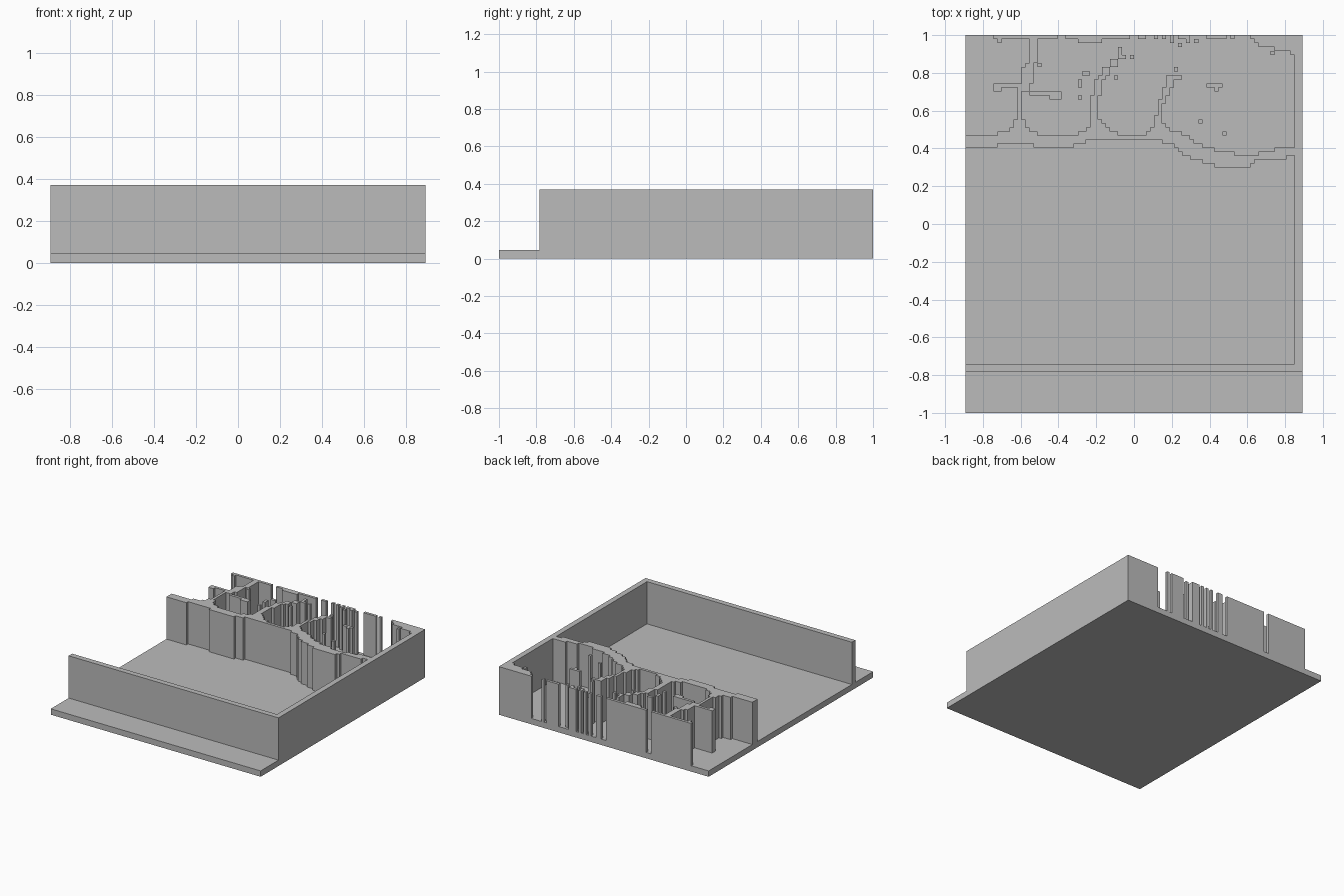
import bpy
import bmesh

cube = bpy.data.objects.get("Cube")
if cube:
    bpy.data.objects.remove(cube, do_unlink=True)

HALF_X, HALF_Y = 0.893, 1.0
FLOOR, TOP = 0.045, 0.37
COLS = 84
CELL = 2 * HALF_X / COLS
WALL = 2 * CELL
FRONT = -0.783

grey = bpy.data.materials.new("plain grey")
grey.use_nodes = True
colour = (0.5, 0.5, 0.5, 1)
grey.diffuse_color = colour
grey.node_tree.nodes["Principled BSDF"].inputs["Base Color"].default_value = colour


def finish(name, bm):
    mesh = bpy.data.meshes.new(name)
    bm.to_mesh(mesh)
    bm.free()
    mesh.materials.append(grey)
    obj = bpy.data.objects.new(name, mesh)
    bpy.context.scene.collection.objects.link(obj)
    return obj


def box(name, low, high):
    bm = bmesh.new()
    bmesh.ops.create_cube(bm, size=1)
    for v in bm.verts:
        v.co = [a if c < 0 else b for a, b, c in zip(low, high, v.co)]
    return finish(name, bm)


def lerp(points, t):
    """Piecewise linear value at t, held constant past the ends."""
    if t <= points[0][0]:
        return points[0][1]
    for (a, u), (b, v) in zip(points, points[1:]):
        if t <= b:
            return u + (v - u) * (t - a) / (b - a)
    return points[-1][1]


def columns(start, stop, back, front):
    """Cells between two stepped curves, column by column."""
    return {(c, r) for c in range(start, stop)
            for r in range(round(lerp(back, c + .5)), round(lerp(front, c + .5)))}


def partition(path):
    """Cells of an upright strip given as (row, left, right)."""
    left = [(r, a) for r, a, b in path]
    right = [(r, b) for r, a, b in path]
    cells = set()
    for r in range(path[0][0], path[-1][0]):
        a, b = round(lerp(left, r + .5)), round(lerp(right, r + .5))
        cells |= {(c, r) for c in range(a, max(b, a + 1))}
    return cells


def blocks(rects):
    return {(c + i, r + j) for c, r, w, h in rects for i in range(w) for j in range(h)}


def raise_cells(name, cells):
    """Square cells, counted from the back left of the grid, raised to full height."""
    bm = bmesh.new()
    for c, r in sorted(cells):
        corners = [(c, r + 1), (c + 1, r + 1), (c + 1, r), (c, r)]
        bm.faces.new([bm.verts.new((i * CELL - HALF_X, HALF_Y - j * CELL, TOP))
                      for i, j in corners])
    bmesh.ops.remove_doubles(bm, verts=bm.verts, dist=CELL / 9)
    obj = finish(name, bm)
    solid = obj.modifiers.new("height", 'SOLIDIFY')
    solid.thickness = TOP - FLOOR
    solid.offset = -1


# Base and straight walls
box("base_plate", (-HALF_X, -HALF_Y, 0), (HALF_X, HALF_Y, FLOOR))
box("front_wall", (-HALF_X, FRONT, FLOOR), (HALF_X, FRONT + WALL, TOP))
box("side_wall", (HALF_X - WALL, FRONT + WALL, FLOOR), (HALF_X, HALF_Y, TOP))

# Wavy wall across the middle
wave_front = [(0, 28), (6, 28), (10, 27), (14, 27), (20, 28), (26, 28), (31, 26),
              (47, 26), (52, 27.5), (55, 30), (59, 31.5), (62, 32.6), (71, 32.6),
              (72, 31.5), (78, 31), (83, 30)]
wave_back = [(0, 25), (4, 25), (9, 24.4), (11, 24), (13, 21), (15, 22), (16, 24),
             (19, 25), (26, 25), (30, 24), (32, 21), (34, 21), (36, 24), (39, 25),
             (44, 25), (46, 24), (48, 21), (49, 21), (51, 23.5), (55, 25),
             (58, 27), (62, 28.5), (69, 30), (72, 30), (74, 29), (80, 28), (83, 27)]
cells = columns(0, COLS - 2, wave_back, wave_front)

# Chamber partitions
cells |= partition([(0, 14, 20), (2, 16, 18), (5, 16, 18), (8, 15, 17), (11, 14, 17),
                    (13, 13, 16), (15, 13, 14), (20, 13, 14), (25, 11, 16)])
cells |= partition([(5, 38, 40), (6, 37, 39), (8, 35, 37), (10, 33, 35), (13, 32, 34),
                    (16, 31, 33), (21, 31, 33), (24, 31, 35)])
cells |= partition([(10, 51, 56), (11, 50, 52), (14, 49, 51), (18, 48, 49),
                    (21, 47, 49), (24, 48, 51)])
cells |= blocks([(7, 12, 6, 1), (7, 13, 2, 1), (16, 14, 8, 1), (21, 15, 3, 1)])
raise_cells("chamber_dividers", cells)

# Broken back wall and its filled corner
rear = columns(71, COLS - 2, [(0, 0)], [(71, 1), (74, 3), (78, 3.6), (82, 5)])
rear |= blocks([(7, 0, 1, 1), (8, 0, 1, 2), (9, 0, 5, 1), (20, 0, 3, 1),
                (25, 0, 8, 1), (28, 1, 6, 1), (33, 0, 8, 1), (43, 0, 2, 1),
                (47, 0, 1, 1), (49, 0, 1, 1), (51, 0, 1, 2), (53, 0, 2, 1),
                (53, 2, 1, 1), (55, 0, 1, 2), (57, 1, 1, 1), (60, 0, 4, 1),
                (64, 0, 1, 1), (66, 0, 1, 1)])
raise_cells("rear_wall_fragments", rear)

# Loose posts inside the chambers
raise_cells("loose_posts", blocks([
    (18, 7, 1, 1), (14, 8, 1, 1), (28, 11, 1, 2), (28, 15, 1, 1), (29, 9, 2, 1),
    (37, 10, 1, 1), (41, 5, 1, 1), (38, 3, 1, 2), (52, 8, 1, 1), (60, 12, 4, 1),
    (62, 13, 1, 1), (58, 21, 1, 1), (64, 24, 1, 1), (76, 4, 1, 1)]))
